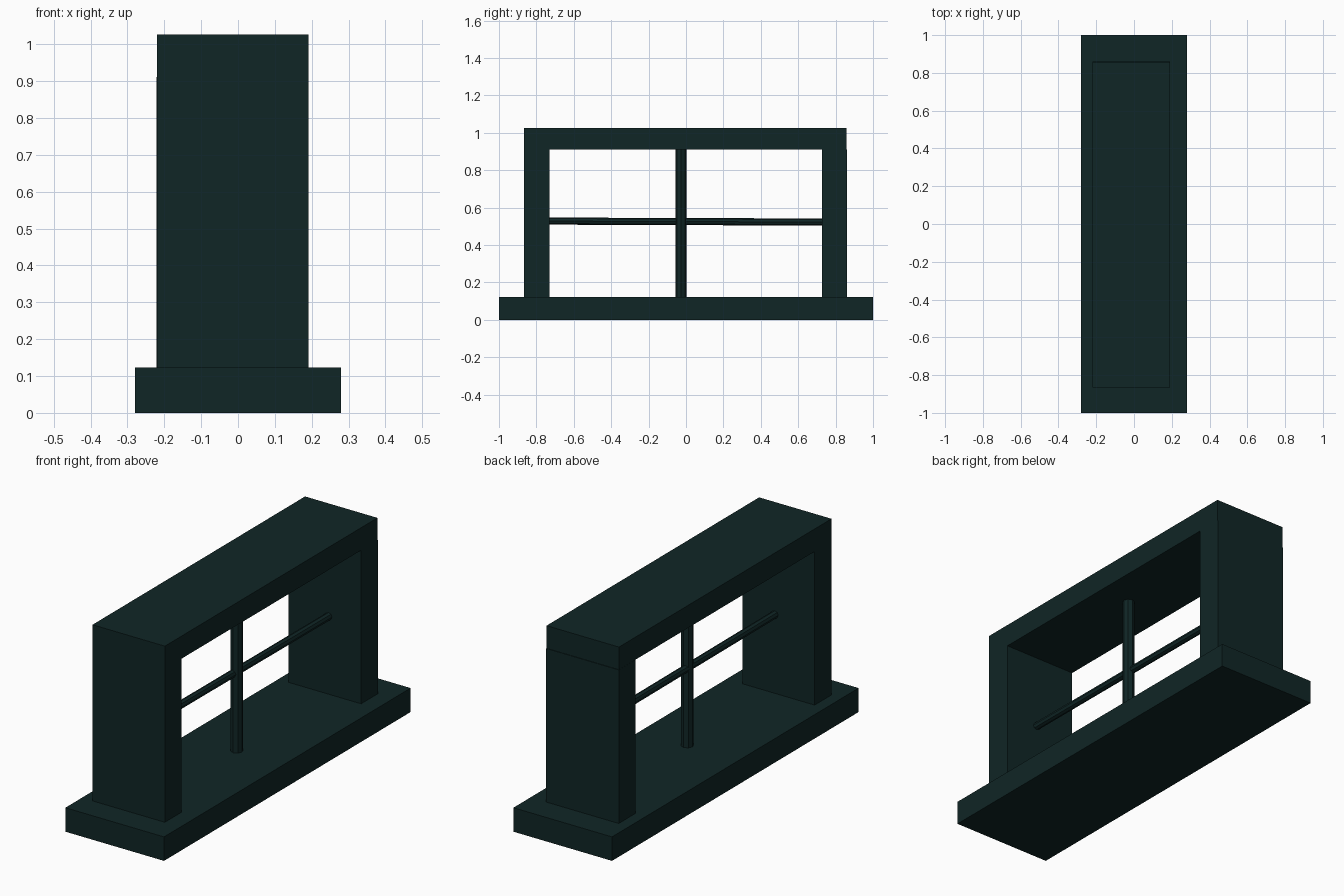
import bpy, bmesh
from mathutils import Vector

if "Cube" in bpy.data.objects:
    bpy.data.objects.remove(bpy.data.objects["Cube"])

paint = bpy.data.materials.new("dark_teal_paint")
paint.diffuse_color = (0.005, 0.019, 0.019, 1.0)
paint.use_nodes = True
paint.node_tree.nodes["Principled BSDF"].inputs["Base Color"].default_value = paint.diffuse_color


def finish(name, bm):
    bmesh.ops.recalc_face_normals(bm, faces=bm.faces)
    mesh = bpy.data.meshes.new(name)
    bm.to_mesh(mesh)
    bm.free()
    mesh.materials.append(paint)
    obj = bpy.data.objects.new(name, mesh)
    bpy.context.collection.objects.link(obj)
    return obj


def box(name, lo, hi):
    lo, hi = Vector(lo), Vector(hi)
    bm = bmesh.new()
    bmesh.ops.create_cube(bm, size=1)
    for v in bm.verts:
        v.co = Vector(v.co[i] * (hi - lo)[i] + (lo + hi)[i] / 2 for i in range(3))
    return finish(name, bm)


def bar(name, start, end, radius, sides=8):
    start, end = Vector(start), Vector(end)
    axis = end - start
    bm = bmesh.new()
    bmesh.ops.create_cone(bm, cap_ends=True, segments=sides, radius1=radius,
                          radius2=radius, depth=axis.length)
    obj = finish(name, bm)
    obj.location = (start + end) / 2
    obj.rotation_euler = axis.to_track_quat('Z', 'Y').to_euler()
    return obj


# Sill
box("sill", (-0.28, -1, 0), (0.28, 1, 0.123))

# Lintel and first jamb, one upside-down L profile extruded through the depth
profile = [(-0.866, 0.123), (-0.729, 0.123), (-0.729, 0.911),
           (0.858, 0.911), (0.858, 1.027), (-0.866, 1.027)]
bm = bmesh.new()
face = bm.faces.new([bm.verts.new((-0.22, y, z)) for y, z in profile])
ext = bmesh.ops.extrude_face_region(bm, geom=[face])
moved = [g for g in ext["geom"] if isinstance(g, bmesh.types.BMVert)]
bmesh.ops.translate(bm, verts=moved, vec=(0.411, 0, 0))
finish("lintel_and_jamb", bm)

# Second jamb
box("jamb", (-0.221, 0.726, 0.123), (0.191, 0.861, 0.911))

# Crossing glazing bars
bar("upright_bar", (0.012, -0.027, 0.123), (0.012, -0.027, 0.911), 0.030)
bar("cross_bar", (0.006, -0.729, 0.528), (0.006, 0.726, 0.523), 0.019)
